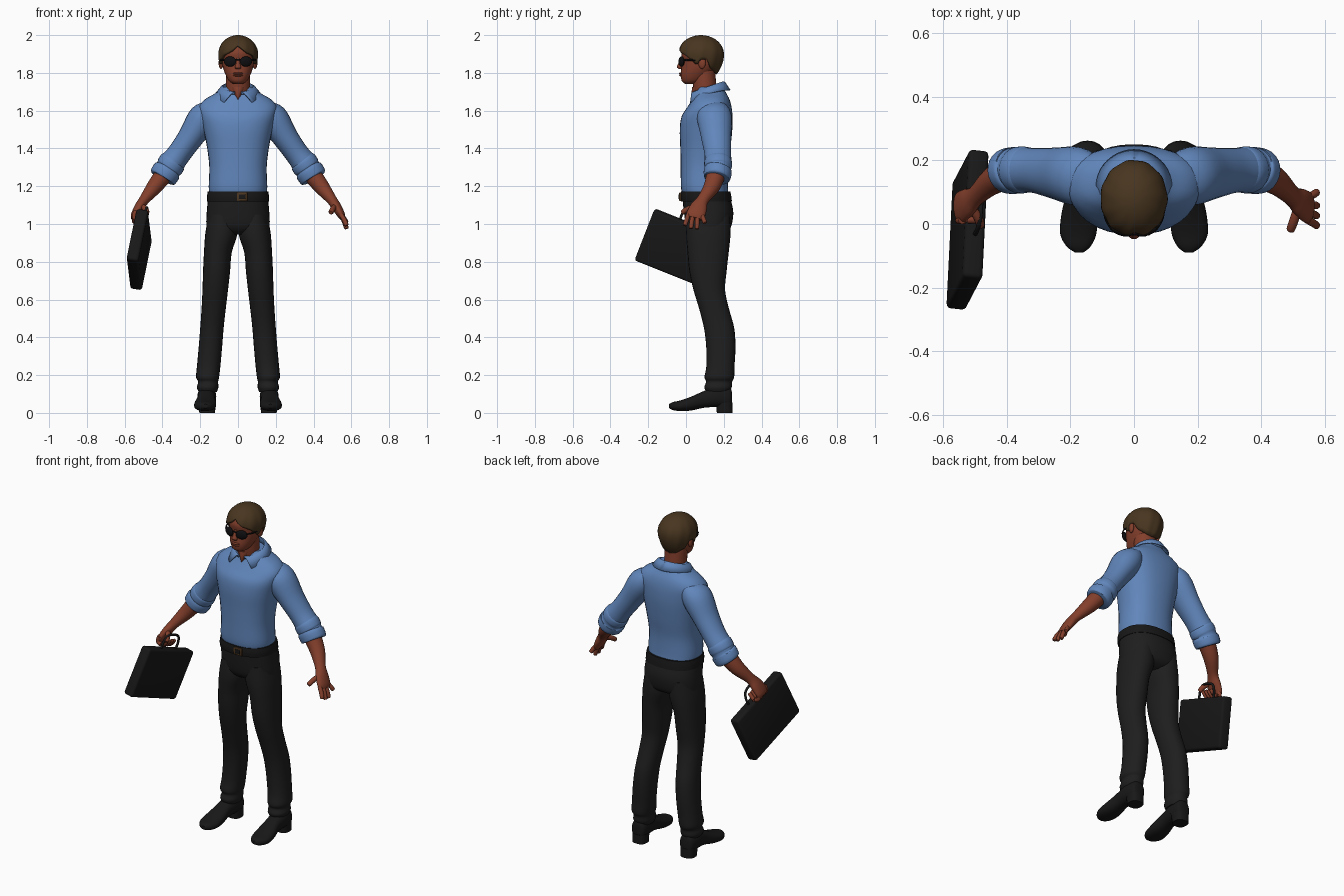
import bpy, bmesh, math
from mathutils import Vector, Matrix

cube = bpy.data.objects.get("Cube")
if cube:
    bpy.data.objects.remove(cube)

X, Y, Z = Vector((1, 0, 0)), Vector((0, 1, 0)), Vector((0, 0, 1))
parts = []


def material(name, colour):
    m = bpy.data.materials.new(name)
    m.use_nodes = True
    m.diffuse_color = (*colour, 1)
    m.node_tree.nodes["Principled BSDF"].inputs["Base Color"].default_value = (*colour, 1)
    return m


shirt = material("blue shirt", (.12, .24, .5))
skin = material("warm skin", (.23, .05, .025))
hair = material("brown hair", (.065, .036, .014))
trouser = material("charcoal trousers", (.013, .013, .013))
leather = material("black leather", (.009, .009, .009))
glass = material("dark lenses", (.005, .005, .006))
brass = material("dark brass", (.08, .04, .015))


def finish(name, bm, mat, mirror=False, solid=0):
    """Turn a bmesh into an object, with optional thickness and mirroring."""
    bmesh.ops.recalc_face_normals(bm, faces=bm.faces)
    mesh = bpy.data.meshes.new(name)
    bm.to_mesh(mesh)
    bm.free()
    mesh.materials.append(mat)
    ob = bpy.data.objects.new(name, mesh)
    bpy.context.collection.objects.link(ob)
    if solid:
        mod = ob.modifiers.new("thickness", "SOLIDIFY")
        mod.thickness, mod.offset = solid, -1
    if mirror:
        ob.modifiers.new("mirror", "MIRROR")
    parts.append(ob)
    return ob


def spline(points, steps):
    """Catmull-Rom samples through stations of any dimension."""
    out = []
    for i in range(len(points) - 1):
        a, b, c, d = (points[max(0, min(len(points) - 1, i + k))] for k in (-1, 0, 1, 2))
        for s in range(steps):
            t = s / steps
            out.append([q + t / 2 * (r - p + t * (2*p - 5*q + 4*r - w + t * (3*(q - r) + w - p)))
                        for p, q, r, w in zip(a, b, c, d)])
    return out + [list(points[-1])]


def loft(name, mat, stations, plane=None, ref=Y, sides=24, steps=4, power=1, mirror=False):
    """Skin elliptical rings (x, y, z, half width a, half width b) along a path."""
    rows = spline(stations, steps)
    centres = [Vector(r[:3]) for r in rows]
    bm, rings = bmesh.new(), []
    for i, (c, row) in enumerate(zip(centres, rows)):
        if plane:
            u, v = plane
        else:
            t = (centres[min(i + 1, len(rows) - 1)] - centres[max(i - 1, 0)]).normalized()
            u = (ref - t * ref.dot(t)).normalized()
            v = t.cross(u)
        ring = []
        for k in range(sides):
            w = math.tau * k / sides
            p, q = (math.copysign(abs(f) ** power, f) for f in (math.cos(w), math.sin(w)))
            ring.append(bm.verts.new(c + u * p * max(row[3], .001) + v * q * max(row[4], .001)))
        rings.append(ring)
    for lo, hi in zip(rings, rings[1:]):
        for k in range(sides):
            j = (k + 1) % sides
            bm.faces.new((lo[k], lo[j], hi[j], hi[k]))
    bm.faces.new(rings[0])
    bm.faces.new(rings[-1])
    return finish(name, bm, mat, mirror)


def body(name, mat, rows, power=.85, **kw):
    """Upright centred loft from (height, front y, back y, half width)."""
    return loft(name, mat, [(0, (f + b) / 2, z, w, (b - f) / 2) for z, f, b, w in rows],
                plane=(X, Y), sides=32, power=power, **kw)


def ellipsoid(name, mat, centre, size, turn=0, mirror=False):
    bm = bmesh.new()
    bmesh.ops.create_uvsphere(bm, u_segments=20, v_segments=12, radius=1)
    bm.transform(Matrix.Translation(centre) @ Matrix.Rotation(turn, 4, "Z") @ Matrix.Diagonal((*size, 1)))
    return finish(name, bm, mat, mirror)


def box(name, mat, matrix, size, bevel, mirror=False):
    bm = bmesh.new()
    bmesh.ops.create_cube(bm, size=1)
    bm.transform(Matrix.Diagonal((*size, 1)))
    bmesh.ops.bevel(bm, geom=bm.edges[:], offset=bevel, segments=3, profile=.5, affect="EDGES")
    bm.transform(matrix)
    return finish(name, bm, mat, mirror)


def sheet(name, mat, grid, solid, closed=False):
    """Thick surface through a grid of points."""
    bm = bmesh.new()
    vs = [[bm.verts.new(p) for p in col] for col in grid]
    for a, b in zip(vs, vs[1:] + (vs[:1] if closed else [])):
        for k in range(len(a) - 1):
            bm.faces.new((a[k], a[k + 1], b[k + 1], b[k]))
    return finish(name, bm, mat, solid=solid)


# Shirt body and sleeves
body("shirt_body", shirt, [(1.16, -.02, .225, .152), (1.2, -.027, .222, .155), (1.3, -.028, .222, .152),
     (1.4, -.03, .235, .163), (1.5, -.033, .245, .183), (1.57, -.023, .246, .2), (1.62, .008, .241, .207),
     (1.66, .033, .23, .175), (1.695, .05, .212, .115), (1.725, .06, .195, .08)])
loft("sleeves", shirt, [(.13, .135, 1.62, .075, .04), (.18, .15, 1.565, .092, .08), (.25, .16, 1.46, .08, .068),
     (.31, .168, 1.375, .071, .063), (.36, .17, 1.31, .07, .068), (.39, .167, 1.265, .06, .06)], mirror=True)
loft("rolled_cuffs", shirt, [(.335, .17, 1.343, .062, .058), (.345, .17, 1.33, .073, .071),
     (.362, .17, 1.303, .073, .073), (.37, .17, 1.291, .068, .067), (.377, .168, 1.28, .074, .076),
     (.397, .167, 1.25, .071, .074), (.402, .166, 1.242, .062, .064)], mirror=True)

# Collar, folded over and open at the front
collar = []
for i in range(33):
    s = i / 16 - 1
    col = []
    for reach, radius, top, drop, curve in ((168, .078, 1.715, .03, 1), (168, .08, 1.755, .055, 1),
                                            (160, .092, 1.752, .058, 1), (141, .12, 1.71, .083, 2)):
        w = math.radians(reach * s)
        f = (1 - math.cos(w)) / 2
        col.append((radius * math.sin(w), .115 + radius * math.cos(w), top - drop * f ** curve))
    collar.append(col)
sheet("shirt_collar", shirt, collar, .006)

# Trousers
body("trouser_hips", trouser, [(1.15, -.02, .23, .157), (1.07, -.012, .25, .165), (1, 0, .243, .168),
     (.965, .02, .225, .16), (.945, .05, .19, .12)])
legs = [(1.05, .01, .155, .005, .235), (.95, .003, .173, 0, .236), (.85, .033, .18, .008, .226),
        (.75, .042, .185, .018, .215), (.65, .053, .188, .04, .207), (.55, .065, .193, .07, .228),
        (.45, .076, .2, .095, .255), (.35, .084, .208, .107, .262), (.25, .093, .217, .108, .257),
        (.19, .1, .222, .098, .255), (.165, .105, .211, .106, .244), (.135, .104, .218, .097, .242),
        (.11, .112, .208, .108, .23)]
loft("trouser_legs", trouser, [((i + o) / 2, (f + b) / 2, z, (o - i) / 2, (b - f) / 2) for z, i, o, f, b in legs],
     plane=(X, Y), power=.92, mirror=True)

# Belt and buckle
body("belt", leather, [(1.118, -.027, .243, .164), (1.145, -.03, .24, .164), (1.172, -.027, .235, .16)])
for label, mat, y, w, h in (("buckle_frame", brass, -.031, .055, .045), ("buckle_centre", leather, -.034, .035, .025)):
    box(label, mat, Matrix.Translation((.022, y, 1.144)), (w, .01, h), .003)

# Shoes
loft("shoes", leather, [(.162, .243, .075, .02, .035), (.163, .23, .08, .042, .055), (.165, .17, .085, .05, .055),
     (.168, .1, .073, .046, .045), (.172, .03, .05, .056, .037), (.175, -.03, .038, .057, .028),
     (.174, -.07, .036, .038, .021), (.172, -.09, .036, .012, .01)], plane=(X, Z), power=.85, mirror=True)
loft("shoe_shafts", leather, [(.163, .175, .06, .045, .06), (.162, .172, .18, .044, .06)], plane=(X, Y), mirror=True)
loft("shoe_heels", leather, [(.163, .205, 0, .042, .042), (.163, .203, .055, .044, .043)],
     plane=(X, Y), power=.75, mirror=True)

# Neck and head
loft("neck", skin, [(0, .11, 1.64, .06, .055), (0, .1, 1.72, .064, .061), (0, .092, 1.82, .065, .062)], plane=(X, Y))
loft("open_neckline", skin, [(0, .054, 1.66, .004, .022), (0, .066, 1.69, .024, .037), (0, .08, 1.725, .045, .047)],
     plane=(X, Y))
body("head", skin, [(1.742, -.005, .05, .025), (1.757, -.022, .09, .047), (1.79, -.028, .13, .066),
     (1.83, -.024, .165, .08), (1.87, -.021, .182, .087), (1.91, -.024, .187, .09), (1.95, 0, .18, .078),
     (1.98, .04, .14, .04)], power=.92)
loft("nose", skin, [(0, -.022, 1.88, .008, .006), (0, -.03, 1.85, .011, .011), (0, -.034, 1.83, .017, .014),
     (0, -.028, 1.82, .012, .008)], plane=(X, Y), sides=12)
for label, z, depth in (("upper_lip", 1.797, .012), ("lower_lip", 1.787, .011)):
    ellipsoid(label, skin, (0, -.025, z), (.026, depth, .006))
ellipsoid("ears", skin, (.09, .085, 1.853), (.012, .02, .032), -.3, True)

# Sunglasses
ellipsoid("sunglass_lenses", glass, (.042, -.024, 1.86), (.034, .012, .027), .35, True)
loft("sunglass_bridge", glass, [(-.02, -.032, 1.87, .004, .004), (.02, -.032, 1.87, .004, .004)], sides=8)
loft("sunglass_arms", glass, [(.07, -.017, 1.868, .004, .004), (.09, .02, 1.868, .004, .005),
     (.096, .08, 1.868, .004, .004)], ref=X, sides=8, mirror=True)

# Hair: a cap with a parted fringe, sideburns and a lower nape
hairline = [(0, 1.945), (15, 1.925), (30, 1.905), (50, 1.89), (65, 1.865), (78, 1.84), (88, 1.872),
            (105, 1.872), (118, 1.825), (150, 1.798), (180, 1.792)]


def hair_edge(angle):
    for (a, p), (b, q) in zip(hairline, hairline[1:]):
        if angle <= b:
            return p + (q - p) * (angle - a) / (b - a)
    return hairline[-1][1]


cap = []
for i in range(72):
    w = math.tau * i / 72
    edge = hair_edge(min(i, 72 - i) * 5)
    col = []
    for k in range(1, 15):
        v = k / 14
        z = 2 - (2 - edge) * (1 - math.cos(v * math.pi / 2))
        h = (z - 1.9) / .1
        r = math.sqrt(max(0, 1 - h * h)) if h > 0 else 1 - .28 * h * h
        r *= 1 + .018 * v * math.sin(11 * w + 4 * v)
        col.append((.105 * r * math.sin(w), .08 - .121 * r * math.cos(w), z))
    cap.append([(0, .08, 2)] + col)
ob = sheet("hair", hair, cap, 0, closed=True)
bm = bmesh.new()
bm.from_mesh(ob.data)
bmesh.ops.remove_doubles(bm, verts=bm.verts, dist=.0002)
bmesh.ops.recalc_face_normals(bm, faces=bm.faces)
bm.to_mesh(ob.data)
bm.free()
mod = ob.modifiers.new("thickness", "SOLIDIFY")
mod.thickness, mod.offset = .014, -1

# Forearms and palms
loft("forearms", skin, [(.375, .165, 1.285, .053, .05), (.44, .138, 1.2, .044, .042), (.495, .09, 1.13, .032, .028),
     (.522, .068, 1.09, .045, .026), (.545, .052, 1.05, .05, .021), (.554, .046, 1.03, .042, .014)], mirror=True)


def finger(name, path, r=.012):
    loft(name, skin, [(*p, r * f, r * f) for p, f in zip(path, (1, 1.05, .95, .9))] +
         [(*(Vector(path[-1]) * 1.12 - Vector(path[-2]) * .12), r * .4, r * .4)], ref=X, sides=10, steps=3)


# Open left hand, and right hand curled round the handle
for n, y, tip_y, tip_z in (("index", .012, -.005, .995), ("middle", .036, .026, .98),
                           ("ring", .06, .058, .978), ("little", .083, .1, 1.008)):
    mid = (y + tip_y) / 2
    finger("left_" + n + "_finger", [(.545, y, 1.05), (.562, mid, (1.05 + tip_z) / 2), (.574, tip_y, tip_z)])
    z = 1.06 - .3 * (y - .05)
    finger("right_" + n + "_finger", [(-.54, y, z), (-.55, y, z - .035), (-.52, y, z - .05), (-.49, y, z - .02)])
finger("left_thumb", [(.515, .05, 1.095), (.502, .01, 1.08), (.492, -.018, 1.062)], .014)
finger("right_thumb", [(-.51, .05, 1.095), (-.49, .02, 1.08), (-.482, -.005, 1.06)], .014)

# Briefcase, tilted with its handle in the right hand
along = Vector((.02, .4, -.16)).normalized()
up = Vector((.055, .105, .27))
up = (up - along * up.dot(along)).normalized()
side = along.cross(up)
centre = Vector((-.523, -.018, .865))
frame = Matrix.Translation(centre) @ Matrix((side, along, up)).transposed().to_4x4()
box("briefcase", leather, frame, (.064, .432, .294), .014)
arch = [(-.07, .14), (-.07, .185), (-.05, .222), (0, .23), (.05, .222), (.07, .185), (.07, .14)]
loft("briefcase_handle", leather, [(*(frame @ Vector((0, a, h))), .007, .007) for a, h in arch], ref=side, sides=10)

# Smooth shading with sharp edges kept
bpy.ops.object.select_all(action="DESELECT")
for ob in parts:
    ob.select_set(True)
bpy.context.view_layer.objects.active = parts[0]
bpy.ops.object.shade_smooth_by_angle(angle=math.radians(42))
